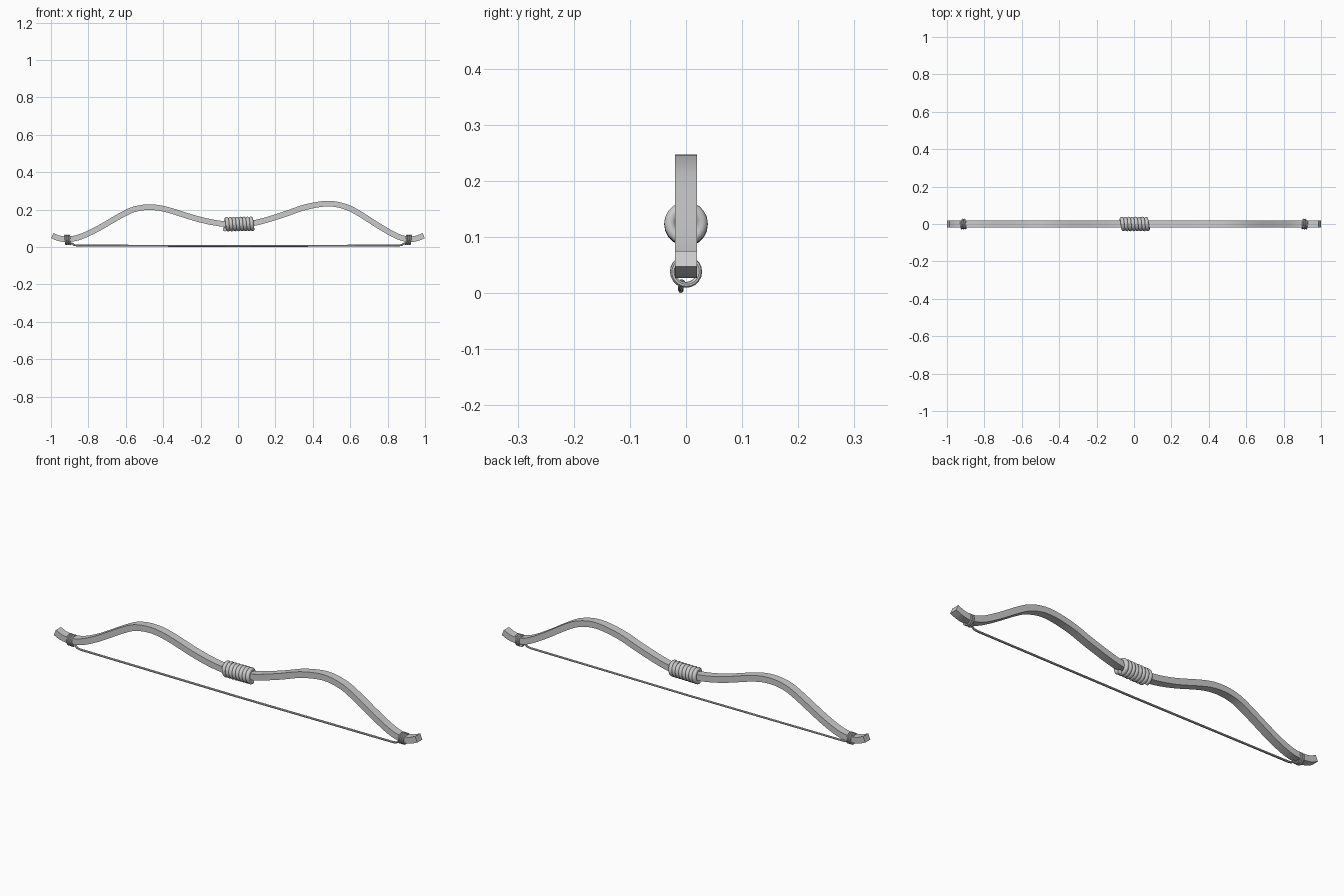
import bpy, bmesh, math
from mathutils import Vector

if "Cube" in bpy.data.objects:
    bpy.data.objects.remove(bpy.data.objects["Cube"])


def smooth(obj):
    bpy.ops.object.select_all(action='DESELECT')
    obj.select_set(True)
    bpy.context.view_layer.objects.active = obj
    bpy.ops.object.shade_smooth_by_angle(angle=math.radians(40))


def catmull(pts, steps):
    p = [pts[0] * 2 - pts[1]] + pts + [pts[-1] * 2 - pts[-2]]
    out = []
    for i in range(1, len(p) - 2):
        a, b, c, d = p[i - 1:i + 3]
        for s in range(steps):
            t = s / steps
            out.append(0.5 * (2 * b + (c - a) * t + (2 * a - 5 * b + 4 * c - d) * t ** 2
                              + (3 * b - a - 3 * c + d) * t ** 3))
    return out + [pts[-1]]


def sweep(name, path, section):
    """Sweep a closed section along a path using a carried frame."""
    bm = bmesh.new()
    rings = []
    side = Vector((0, 1, 0))
    n = len(path)
    for i, p in enumerate(path):
        tan = (path[min(i + 1, n - 1)] - path[max(i - 1, 0)]).normalized()
        side = (side - tan * side.dot(tan)).normalized()
        up = tan.cross(side)
        rings.append([bm.verts.new(p + side * u + up * v) for u, v in section])
    k = len(section)
    for a, b in zip(rings, rings[1:]):
        for j in range(k):
            bm.faces.new((a[j], a[(j + 1) % k], b[(j + 1) % k], b[j]))
    bm.faces.new(rings[0])
    bm.faces.new(rings[-1])
    bmesh.ops.recalc_face_normals(bm, faces=bm.faces)
    me = bpy.data.meshes.new(name)
    bm.to_mesh(me)
    bm.free()
    obj = bpy.data.objects.new(name, me)
    bpy.context.collection.objects.link(obj)
    smooth(obj)
    return obj


def circle(r, n):
    return [(r * math.cos(math.tau * i / n), r * math.sin(math.tau * i / n)) for i in range(n)]


def helix(x0, x1, z0, z1, r, turns, start, steps=20):
    n = int(turns * steps)
    return [Vector((x0 + (x1 - x0) * i / n,
                    r * math.cos(start + math.tau * turns * i / n),
                    z0 + (z1 - z0) * i / n + r * math.sin(start + math.tau * turns * i / n)))
            for i in range(n + 1)]


# Recurved stave, rectangular in section, right limb slightly higher
stave_pts = [(-0.993, .061), (-.955, .046), (-.91, .042), (-.85, .052), (-.76, .092),
             (-.62, .172), (-.55, .203), (-.47, .213), (-.38, .200), (-.22, .151),
             (-.1, .126), (0, .121), (.1, .131), (.24, .172), (.36, .213), (.48, .232),
             (.57, .217), (.64, .184), (.76, .108), (.85, .058), (.91, .042),
             (.955, .046), (.993, .061)]
path = catmull([Vector((x, 0, z)) for x, z in stave_pts], 4)
sweep("bow_stave", path, [(-.02, -.015), (.02, -.015), (.02, .015), (-.02, .015)])

# Cord wound round the grip
sweep("grip_wrap", helix(-.07, .078, .122, .124, .0285, 8, -math.pi / 2), circle(.0105, 10))

# Bowstring with a tie wound round each limb tip
for name, s in (("left_string_tie", -1), ("right_string_tie", 1)):
    tie = helix(s * .925, s * .897, .038, .038, .0235, 2.7, math.pi * .3)
    sweep(name, tie, circle(.0052, 8))
cord = [(-.897, -.006, .018), (-.888, -.008, .020), (-.877, -.009, .011), (-.86, -.009, .008),
        (-.56, -.009, .007), (0, -.009, .005),
        (.56, -.009, .007), (.86, -.009, .008), (.877, -.009, .011), (.888, -.008, .020), (.897, -.006, .018)]
sweep("bowstring", [Vector(p) for p in cord], circle(.005, 8))
